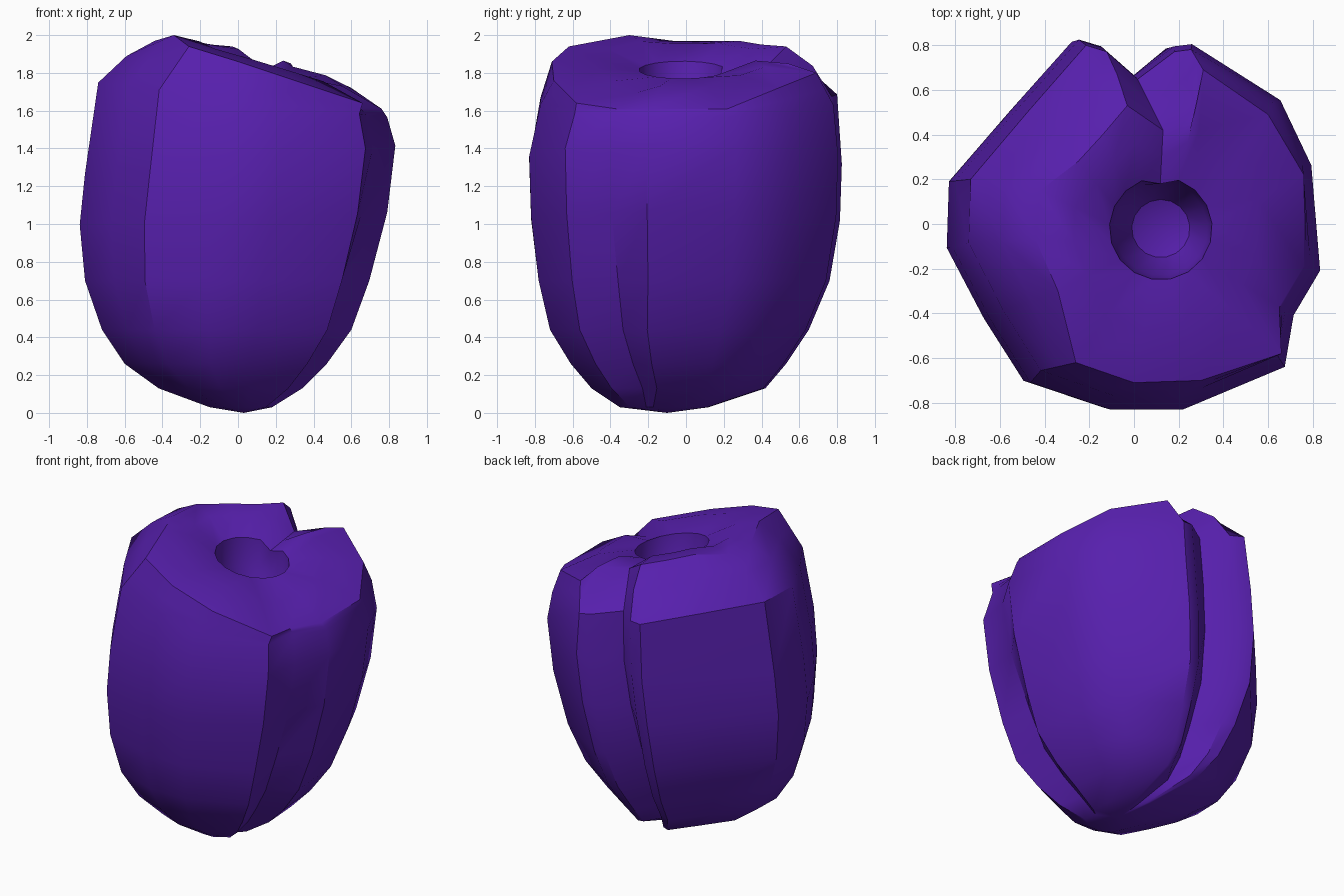
import bpy, bmesh, math
from mathutils import Vector

cube = bpy.data.objects.get("Cube")
if cube:
    bpy.data.objects.remove(cube, do_unlink=True)

purple = bpy.data.materials.new("purple")
purple.use_nodes = True
color = (0.095, 0.014, 0.42, 1)
purple.diffuse_color = color
purple.node_tree.nodes["Principled BSDF"].inputs["Base Color"].default_value = color

# Widest outline, counterclockwise from the front, with grooves at the side and back
outline = [(-.12, -.82), (.21, -.82), (.67, -.63), (.71, -.40), (.83, -.20), (.79, .27),
           (.65, .56), (.25, .81), (.17, .80), (-.01, .67), (-.16, .80), (-.26, .83),
           (-.54, .52), (-.82, .20), (-.83, -.10), (-.66, -.42), (-.48, -.70)]
grooves = (3, 9)
# Lopsided crest around the top, matching the outline point for point
crest = [(0, -.71, 1.86), (.30, -.70, 1.76), (.66, -.58, 1.64), (.65, -.37, 1.61),
         (.76, -.19, 1.61), (.76, .22, 1.61), (.60, .49, 1.72), (.31, .69, 1.80),
         (.28, .54, 1.85), (.13, .42, 1.83), (-.03, .53, 1.94), (-.14, .40, 1.95),
         (-.25, .28, 1.97), (-.42, .15, 1.97), (-.44, -.07, 1.97), (-.34, -.30, 2.0),
         (-.26, -.62, 1.94)]
# Bounds of each body ring: height, tilt, x range, y range
bounds = [(.03, 0, -.15, .18, -.35, .12),
          (.13, 0, -.42, .34, -.50, .42),
          (.26, 0, -.60, .47, -.61, .53),
          (.44, 0, -.72, .60, -.72, .65),
          (.70, 0, -.81, .695, -.78, .76),
          (1.03, .04, -.838, .79, -.82, .815),
          (1.34, .09, -.81, .833, -.83, .825),
          (1.66, -.12, -.74, .79, -.77, .80)]
count = len(outline)


def body_ring(z, tilt, x0, x1, y0, y1):
    """Fit the outline into the given bounds; the grooves deepen downwards."""
    ring = []
    for i, (x, y) in enumerate(outline):
        depth = min(1, .82 + .15 * z) if i in grooves else 1
        px = x0 + (x * depth + .83) / 1.66 * (x1 - x0)
        py = y0 + (y * depth + .82) / 1.65 * (y1 - y0)
        ring.append(Vector((px, py, z + tilt * px)))
    return ring


def hollow_ring(radius, drop):
    """Tilted circle of the hollow in the top."""
    ring = []
    for i in range(count):
        a = math.radians(-100 + 360 * i / count)
        x = .12 + radius * math.cos(a)
        ring.append(Vector((x, -.02 + radius * math.sin(a), 1.84 - .2 * x - drop)))
    return ring


rings = [body_ring(*b) for b in bounds]
top = [Vector(p) for p in crest]
# Bevel below the crest, bulging on the tall side only
bevel = [a.lerp(b, .5) + Vector((0, .02 if 10 <= i <= 12 else 0, .03 if 10 <= i <= 15 else 0))
         for i, (a, b) in enumerate(zip(rings[-1], top))]
rim = hollow_ring(.23, 0)
rim[9] += Vector((0, -.03, -.03))
# Rounded shoulder between crest and hollow, dipping where the grooves run in
shoulder = [a.lerp(b, .5) + Vector((0, 0, 0 if i in grooves else .04))
            for i, (a, b) in enumerate(zip(top, rim))]
rings += [bevel, top, shoulder, rim, hollow_ring(.21, .18), hollow_ring(.13, .34)]

# Loft the rings and close both ends on a centre point
bm = bmesh.new()
loops = [[bm.verts.new(p) for p in ring] for ring in rings]
base = bm.verts.new((.03, -.10, 0))
floor = bm.verts.new((.12, -.02, 1.43))
for i in range(count):
    j = (i + 1) % count
    bm.faces.new((base, loops[0][j], loops[0][i]))
    for low, high in zip(loops, loops[1:]):
        bm.faces.new((low[i], low[j], high[j], high[i]))
    bm.faces.new((loops[-1][i], loops[-1][j], floor))
bmesh.ops.recalc_face_normals(bm, faces=bm.faces)

mesh = bpy.data.meshes.new("pepper_body")
bm.to_mesh(mesh)
bm.free()
mesh.materials.append(purple)
body = bpy.data.objects.new("pepper_body", mesh)
bpy.context.collection.objects.link(body)

# Smooth the lobes and keep the ridges crisp
bpy.ops.object.select_all(action="DESELECT")
body.select_set(True)
bpy.context.view_layer.objects.active = body
bpy.ops.object.shade_smooth_by_angle(angle=math.radians(36))
